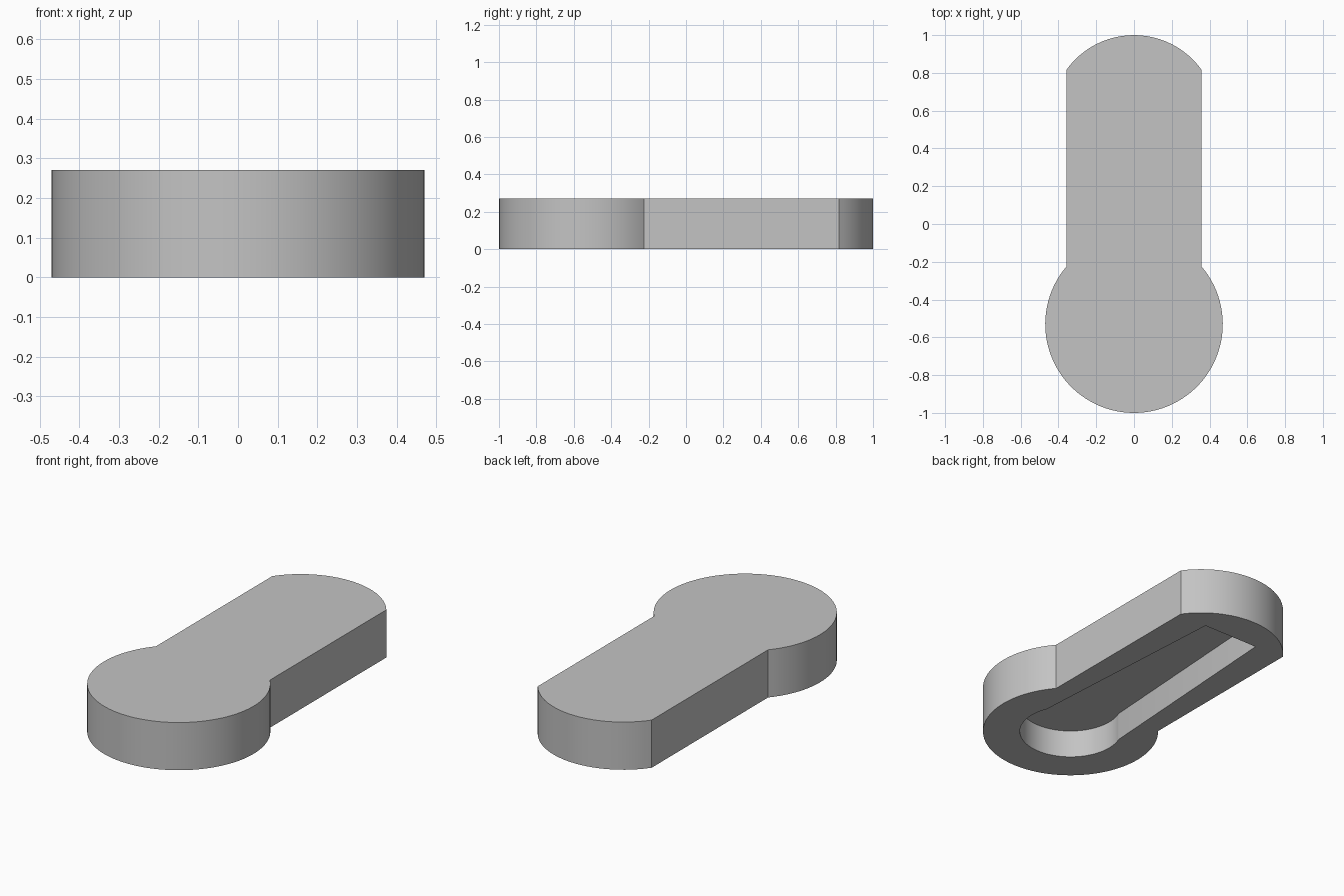
import bpy
import bmesh
from math import asin, cos, sin, pi, radians

cube = bpy.data.objects.get("Cube")
if cube:
    bpy.data.objects.remove(cube, do_unlink=True)

HEIGHT, DEPTH = 0.27, 0.16
HEAD_Y, HEAD_R = -0.53, 0.47
HALF_WIDTH = 0.357
TIP_R = 0.44
RECESS_R = 0.272


def arc(cy, radius, start, end, steps):
    """Points on an arc centred at x = 0."""
    angles = [start + (end - start) * i / steps for i in range(steps + 1)]
    return [(radius * cos(a), cy + radius * sin(a)) for a in angles]


# Outer outline: round head, straight shank, shallow rounded tip
neck = pi / 2 - asin(HALF_WIDTH / HEAD_R)
tip = asin(HALF_WIDTH / TIP_R)
outer = arc(HEAD_Y, HEAD_R, -pi - neck, neck, 72)
neck_angle = pi / 2 - neck
outer = arc(HEAD_Y, HEAD_R, -1.5 * pi + neck_angle, pi / 2 - neck_angle, 72)
outer += arc(1 - TIP_R, TIP_R, pi / 2 - tip, pi / 2 + tip, 24)

# Recess outline: round pocket running into a tapered slot
pocket = radians(22)
inner = arc(HEAD_Y, RECESS_R, -pi - pocket, pocket, 60)
inner += [(0.175, 0.806), (-0.175, 0.806)]

bm = bmesh.new()


def ring(points, z):
    return [bm.verts.new((x, y, z)) for x, y in points]


def wall(low, high):
    for i in range(len(low)):
        j = (i + 1) % len(low)
        bm.faces.new((low[i], low[j], high[j], high[i]))


# Outside walls and top
outer_low, outer_high = ring(outer, 0), ring(outer, HEIGHT)
wall(outer_low, outer_high)
bm.faces.new(outer_high)

# Recess walls and ceiling
inner_low, inner_high = ring(inner, 0), ring(inner, DEPTH)
wall(inner_low, inner_high)
bm.faces.new(inner_high)

# Flat rim underneath, between the two outlines
rim = [e for e in bm.edges if e.is_boundary and all(v.co.z == 0 for v in e.verts)]
bmesh.ops.triangle_fill(bm, edges=rim, use_beauty=True, normal=(0, 0, -1))
bmesh.ops.recalc_face_normals(bm, faces=bm.faces)

mesh = bpy.data.meshes.new("keyhole_cover")
bm.to_mesh(mesh)
bm.free()
body = bpy.data.objects.new("keyhole_cover", mesh)
bpy.context.collection.objects.link(body)

# Plain grey
grey = bpy.data.materials.new("plain_grey")
grey.use_nodes = True
colour = (0.55, 0.55, 0.55, 1)
grey.diffuse_color = colour
grey.node_tree.nodes["Principled BSDF"].inputs["Base Color"].default_value = colour
mesh.materials.append(grey)

bpy.ops.object.select_all(action="DESELECT")
body.select_set(True)
bpy.context.view_layer.objects.active = body
bpy.ops.object.shade_smooth_by_angle(angle=radians(30))
